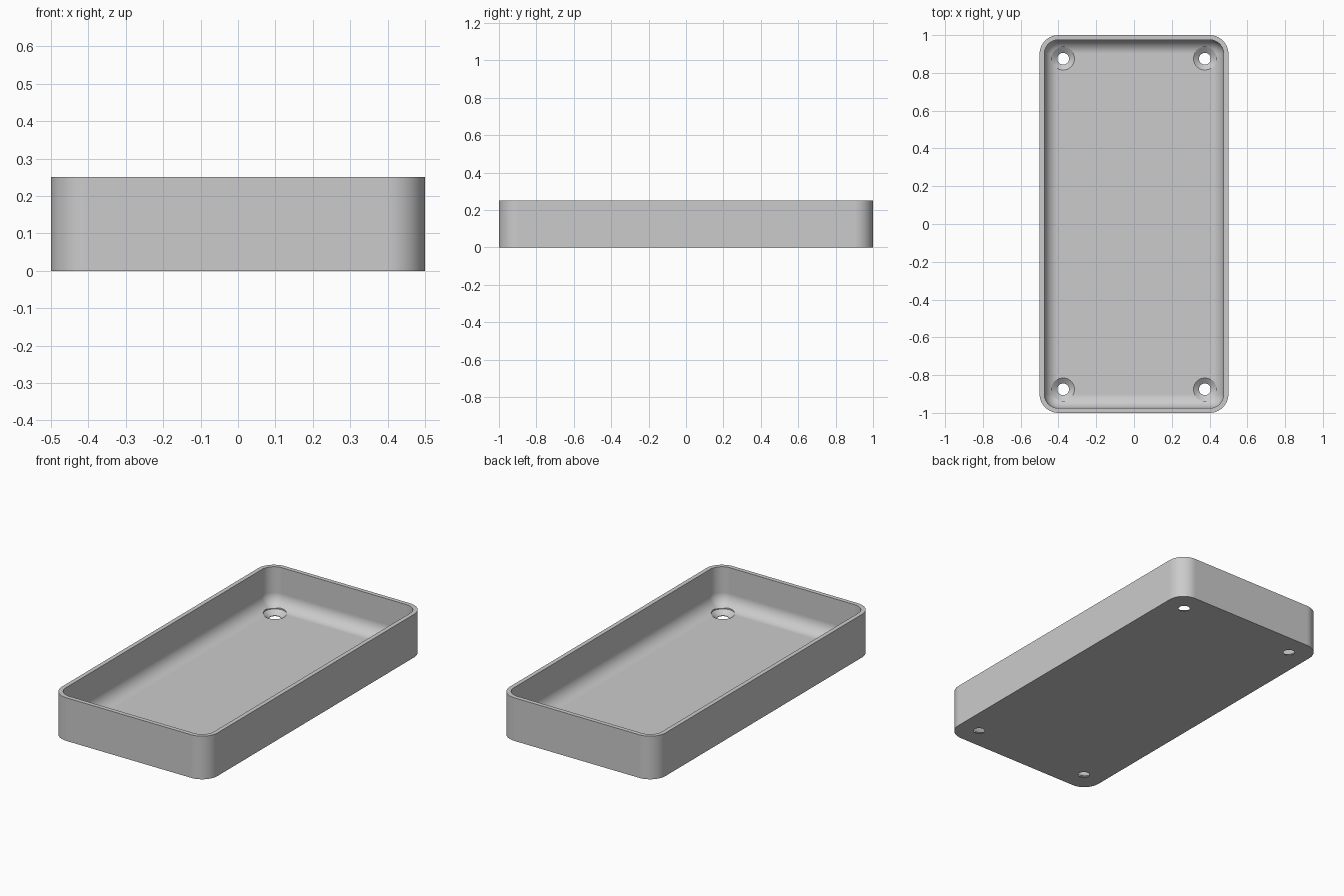
import bpy, bmesh, math

cube = bpy.data.objects.get("Cube")
if cube:
    bpy.data.objects.remove(cube, do_unlink=True)

HALF_X, HALF_Y, HEIGHT = 0.5, 1.0, 0.25
WALL, FLOOR, CORNER = 0.025, 0.025, 0.1
INNER = CORNER - WALL
SEGS = 16

grey = bpy.data.materials.new("light grey")
grey.use_nodes = True
colour = (0.6, 0.6, 0.6, 1)
grey.diffuse_color = colour
grey.node_tree.nodes["Principled BSDF"].inputs["Base Color"].default_value = colour


def make_object(name, bm):
    bmesh.ops.recalc_face_normals(bm, faces=bm.faces)
    mesh = bpy.data.meshes.new(name)
    bm.to_mesh(mesh)
    bm.free()
    mesh.materials.append(grey)
    obj = bpy.data.objects.new(name, mesh)
    bpy.context.collection.objects.link(obj)
    return obj


def loft(bm, rings):
    """Skin a list of closed point rings and cap both ends."""
    loops = [[bm.verts.new(p) for p in ring] for ring in rings]
    for a, b in zip(loops, loops[1:]):
        for i in range(len(a)):
            j = (i + 1) % len(a)
            bm.faces.new((a[i], a[j], b[j], b[i]))
    bm.faces.new(loops[0])
    bm.faces.new(loops[-1])
    bmesh.ops.remove_doubles(bm, verts=bm.verts, dist=0.0001)


def rounded_ring(radius, z):
    """Rounded rectangle around the four shared corner centres."""
    points = []
    for k, (sx, sy) in enumerate([(1, 1), (-1, 1), (-1, -1), (1, -1)]):
        for i in range(SEGS + 1):
            a = math.pi / 2 * (k + i / SEGS)
            points.append((sx * (HALF_X - CORNER) + radius * math.cos(a),
                           sy * (HALF_Y - CORNER) + radius * math.sin(a), z))
    return points


def circle_ring(x, y, radius, z, count=48):
    return [(x + radius * math.cos(math.tau * i / count),
             y + radius * math.sin(math.tau * i / count), z) for i in range(count)]


# Tray shell: outer wall, rim, inner wall, then the rounded edge of the floor
rings = [rounded_ring(CORNER, 0), rounded_ring(CORNER, HEIGHT), rounded_ring(INNER, HEIGHT)]
for i in range(SEGS + 1):
    t = math.pi / 2 * i / SEGS
    rings.append(rounded_ring(max(INNER * math.cos(t), 0.00001),
                              FLOOR + INNER * (1 - math.sin(t))))
bm = bmesh.new()
loft(bm, rings)
tray = make_object("tray", bm)

# Countersunk screw holes near the corners
profile = [(0.031, -0.05), (0.031, 0.003), (0.0625, 0.027), (0.0625, 0.1)]
bm = bmesh.new()
for x in (-0.375, 0.375):
    for y in (-0.875, 0.875):
        loft(bm, [circle_ring(x, y, r, z) for r, z in profile])
cutter = make_object("screw_hole_cutter", bm)
cutter.hide_render = True

cut = tray.modifiers.new("screw_holes", "BOOLEAN")
cut.operation = "DIFFERENCE"
cut.solver = "EXACT"
cut.object = cutter

bpy.ops.object.select_all(action="DESELECT")
tray.select_set(True)
bpy.context.view_layer.objects.active = tray
bpy.ops.object.modifier_apply(modifier=cut.name)
bpy.data.objects.remove(cutter, do_unlink=True)

# Smooth rounded corners with crisp rim and hole edges
bpy.ops.object.shade_smooth_by_angle(angle=math.radians(25))
weighted = tray.modifiers.new("weighted_normals", "WEIGHTED_NORMAL")
weighted.keep_sharp = True
